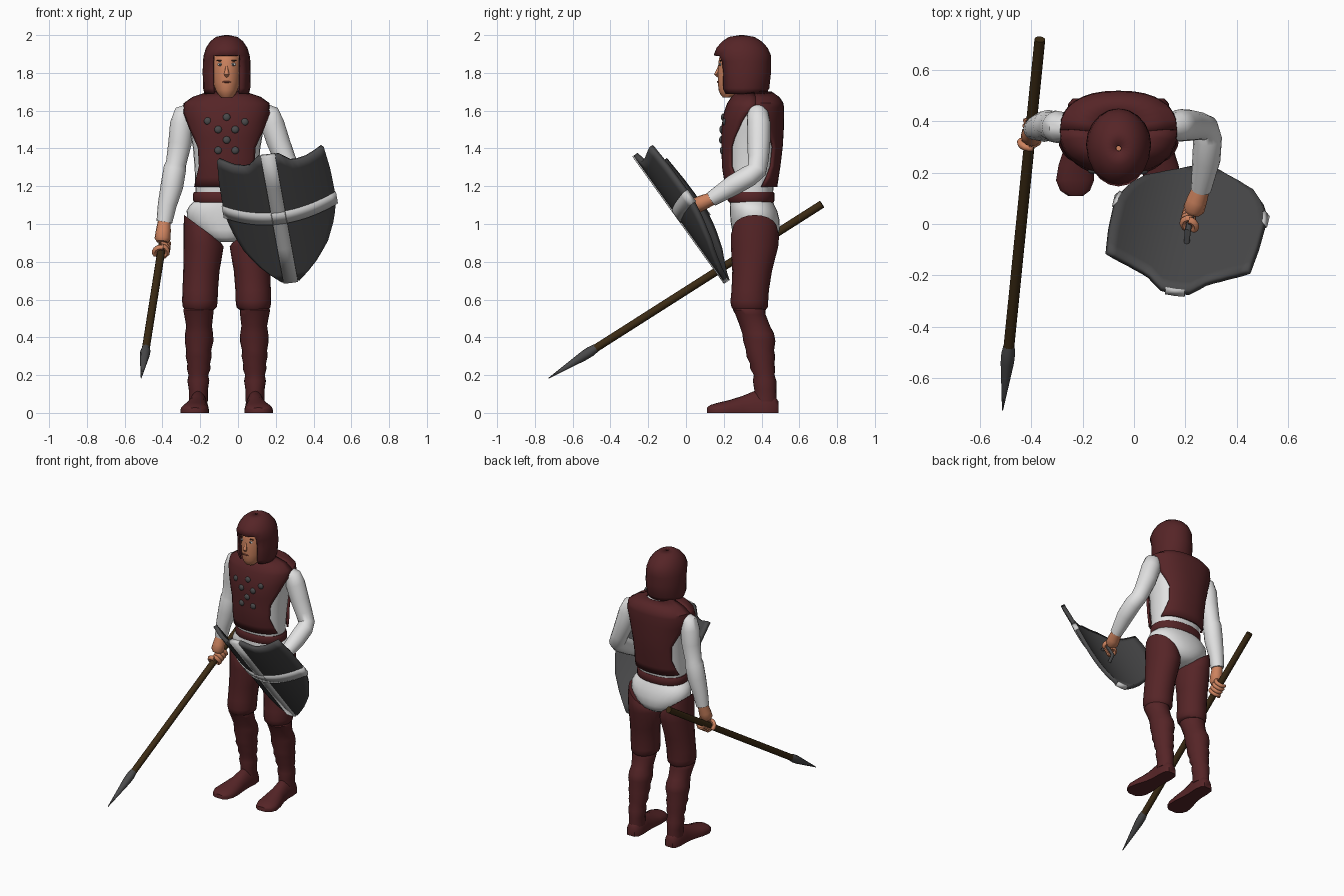
import bpy, bmesh, math
from mathutils import Vector as V

if "Cube" in bpy.data.objects:
    bpy.data.objects.remove(bpy.data.objects["Cube"])

CX = -0.06  # body centre line


def mat(name, r, g, b):
    m = bpy.data.materials.new(name)
    m.diffuse_color = (r, g, b, 1)
    m.use_nodes = True
    m.node_tree.nodes["Principled BSDF"].inputs["Base Color"].default_value = m.diffuse_color
    return m


LEATHER = mat("burgundy_leather", 0.092, 0.018, 0.02)
CLOTH = mat("white_cloth", 0.76, 0.76, 0.76)
SKIN = mat("skin", 0.62, 0.23, 0.115)
IRON = mat("dark_iron", 0.068, 0.068, 0.07)
CROSS = mat("light_grey", 0.62, 0.62, 0.62)
WOOD = mat("dark_wood", 0.045, 0.024, 0.007)
BROW = mat("brown", 0.06, 0.025, 0.015)
LIP = mat("lip", 0.3, 0.08, 0.05)


def make(name, bm, m, thick=0, angle=45):
    bmesh.ops.recalc_face_normals(bm, faces=bm.faces)
    me = bpy.data.meshes.new(name)
    bm.to_mesh(me)
    bm.free()
    me.materials.append(m)
    ob = bpy.data.objects.new(name, me)
    bpy.context.collection.objects.link(ob)
    bpy.ops.object.select_all(action='DESELECT')
    ob.select_set(True)
    bpy.context.view_layer.objects.active = ob
    bpy.ops.object.shade_smooth_by_angle(angle=math.radians(angle))
    if thick:
        mod = ob.modifiers.new("thickness", 'SOLIDIFY')
        mod.thickness, mod.offset = thick, 0
    return ob


def surface(name, rows, m, closed=True, cap=True, thick=0, angle=45, skip=None):
    """Skin rows of points; closed rows become a loft, open rows a sheet."""
    bm = bmesh.new()
    vs = [[bm.verts.new(p) for p in row] for row in rows]
    n = len(rows[0])
    for i in range(len(rows) - 1):
        for j in range(n if closed else n - 1):
            if skip and skip(i, j):
                continue
            k = (j + 1) % n
            bm.faces.new((vs[i][j], vs[i][k], vs[i + 1][k], vs[i + 1][j]))
    if closed and cap:
        bm.faces.new(vs[0])
        bm.faces.new(vs[-1])
    return make(name, bm, m, thick, angle)


def spow(a, e):
    return math.copysign(abs(a) ** e, a)


def ring(cx, cy, z, rx, ry, n=20, e=1.0, tilt=0):
    out = []
    for k in range(n):
        a = 2 * math.pi * k / n
        x = rx * spow(math.sin(a), e)
        out.append(V((cx + x, cy - ry * spow(math.cos(a), e), z + tilt * x)))
    return out


def tube(name, pts, m, n=12, ref=(1, 0, 0)):
    """Round tube through (x, y, z, radius) points."""
    rows = []
    for i, p in enumerate(pts):
        t = V(pts[min(i + 1, len(pts) - 1)][:3]) - V(pts[max(i - 1, 0)][:3])
        a = t.cross(V(ref)).normalized()
        b = t.cross(a).normalized()
        rows.append([V(p[:3]) + p[3] * (a * math.cos(2 * math.pi * k / n) + b * math.sin(2 * math.pi * k / n))
                     for k in range(n)])
    return surface(name, rows, m)


def ball(name, loc, scale, m):
    bm = bmesh.new()
    bmesh.ops.create_uvsphere(bm, u_segments=12, v_segments=8, radius=1)
    for v in bm.verts:
        v.co = V(a * b for a, b in zip(v.co, scale)) + V(loc)
    return make(name, bm, m)


def interp(table, z):
    for a, b in zip(table, table[1:]):
        if z <= b[0]:
            f = max(0, (z - a[0]) / (b[0] - a[0]))
            return [p + (q - p) * f for p, q in zip(a[1:], b[1:])]
    return list(table[-1][1:])


# Torso: z, half width, centre y, half depth
TORSO = [(1.12, .165, .345, .112), (1.19, .165, .345, .118), (1.3, .17, .345, .135), (1.4, .178, .35, .142),
         (1.5, .195, .352, .146), (1.58, .212, .36, .14), (1.63, .208, .367, .13), (1.66, .165, .368, .11),
         (1.69, .075, .36, .075)]
surface("shirt", [ring(CX, cy, z, rx, ry, 28, .85) for z, rx, cy, ry in TORSO], CLOTH)

# Vest: front and back panels that follow the torso and meet on the shoulders
EDGE = [(1.19, .94), (1.3, .78), (1.4, .78), (1.5, .93), (1.6, 1.0), (1.7, 1.0)]


def torso_point(z, a, off):
    rx, cy, ry = interp(TORSO, z)
    return V((CX + (rx + off) * spow(math.sin(a), .85), cy - (ry + off) * spow(math.cos(a), .85), z + off * .5))


for name, turn in (("vest_front", 0), ("vest_back", math.pi)):
    rows = []
    for z in (1.19, 1.24, 1.3, 1.35, 1.4, 1.45, 1.5, 1.54, 1.58, 1.61, 1.63, 1.66, 1.69):
        w = math.asin(interp(EDGE, z)[0] ** (1 / .85))
        rows.append([torso_point(z, turn + w * k / 7, .013) for k in range(-7, 8)])
    surface(name, rows, LEATHER, closed=False, thick=.014)

# Studs on the chest
for dx, z in ((-.1, 1.545), (0, 1.565), (.095, 1.54), (-.045, 1.5), (.045, 1.5), (0, 1.445), (-.045, 1.39), (.045, 1.39)):
    rx, cy, ry = interp(TORSO, z)
    y = cy - (ry + .02) * (1 - (abs(dx) / rx) ** 2.35) ** .425
    ball("stud", (CX + dx, y, z), (.02, .012, .02), IRON)

# Belt and hips
surface("belt", [ring(CX, .345, z, .172 + d, .118 + d, 28, .9) for z, d in ((1.115, 0), (1.125, .006), (1.16, .006), (1.17, 0))],
        LEATHER)
HIPS = [(.905, .05, .365, .08), (.93, .12, .365, .115), (.97, .17, .37, .127), (1.02, .208, .365, .13),
        (1.07, .212, .358, .125), (1.1, .195, .35, .118), (1.13, .16, .345, .11)]
surface("hips", [ring(CX, cy, z, rx, ry, 28, .9) for z, rx, cy, ry in HIPS], CLOTH)

# Legs: z, offset from centre line, half width, centre y, half depth, outward tilt
THIGH = [(.975, .128, .097, .365, .118, .75), (.94, .125, .103, .365, .128, .5), (.88, .122, .106, .363, .125, 0),
         (.75, .134, .096, .35, .105, 0), (.65, .14, .094, .34, .099, 0), (.59, .142, .094, .335, .1, 0),
         (.56, .142, .09, .337, .096, 0), (.545, .144, .076, .337, .085, 0)]
CALF = [(.58, .15, .06, .337, .07), (.545, .15, .08, .335, .086), (.52, .148, .077, .342, .08), (.46, .146, .068, .365, .08),
        (.42, .146, .074, .382, .084), (.38, .146, .076, .388, .085), (.33, .148, .066, .392, .074),
        (.3, .148, .069, .396, .076), (.26, .148, .06, .404, .064), (.235, .148, .063, .406, .066),
        (.2, .15, .052, .414, .055), (.17, .15, .058, .416, .062), (.12, .15, .05, .42, .058), (.06, .15, .05, .42, .06)]
# Foot: y, offset from centre line, half width, height
FOOT = [(.49, .15, .028, .06), (.47, .15, .046, .09), (.42, .15, .052, .115), (.36, .152, .05, .115), (.3, .156, .055, .09),
        (.23, .164, .07, .068), (.17, .17, .074, .054), (.13, .17, .058, .042), (.11, .168, .03, .028)]
for side, s in (("right", -1), ("left", 1)):
    surface(side + "_trouser", [ring(CX + s * d, cy, z, rx, ry, 20, 1, s * t) for z, d, rx, cy, ry, t in THIGH], LEATHER)
    surface(side + "_boot_shaft", [ring(CX + s * d, cy, z, rx, ry) for z, d, rx, cy, ry in CALF], LEATHER)
    rows = []
    for y, d, w, h in FOOT:
        arc = [math.pi * k / 10 for k in range(11)]
        rows.append([V((CX + s * d + w * math.cos(a), y, .018 + (h - .018) * math.sin(a))) for a in arc]
                    + [V((CX + s * d - w, y, 0)), V((CX + s * d + w, y, 0))])
    surface(side + "_boot_foot", rows, LEATHER)

# Head, neck and hood
HEAD = [(1.67, .03, .225, .03), (1.685, .045, .235, .052), (1.71, .06, .25, .078), (1.75, .072, .272, .103),
        (1.8, .08, .28, .112), (1.86, .083, .287, .115), (1.9, .08, .29, .11), (1.94, .06, .29, .08)]
surface("head", [ring(CX, cy, z, rx, ry) for z, rx, cy, ry in HEAD], SKIN)
surface("neck", [ring(CX, .32 + d, z, .056, .06) for z, d in ((1.62, .02), (1.68, .01), (1.77, 0))], SKIN)
HOOD = [(1.69, .112, .305, .112), (1.72, .119, .305, .13), (1.8, .121, .31, .134), (1.86, .12, .305, .138),
        (1.892, .116, .298, .146), (1.93, .104, .297, .13), (1.963, .082, .296, .1), (1.985, .055, .295, .065),
        (1.994, .01, .295, .01)]
surface("hood", [ring(CX, cy, z, rx, ry) for z, rx, cy, ry in HOOD], LEATHER, cap=False, thick=.012,
        skip=lambda i, j: i < 4 and j in (0, 1, 18, 19))


def face_y(dx, z):
    rx, cy, ry = interp(HEAD, z)
    return cy - ry * math.sqrt(1 - (dx / rx) ** 2)


for dx in (-.034, .034):
    y = face_y(dx, 1.845)
    ball("eye", (CX + dx, y, 1.845), (.015, .005, .008), CROSS)
    ball("iris", (CX + dx, y - .004, 1.845), (.006, .003, .006), IRON)
    ball("eyebrow", (CX + dx, face_y(dx, 1.865), 1.865), (.02, .005, .004), BROW)
ball("mouth", (CX, face_y(0, 1.752), 1.752), (.024, .006, .005), LIP)
tube("nose", [(CX, .178, 1.845, .004), (CX, .17, 1.815, .009), (CX, .163, 1.793, .014), (CX, .172, 1.782, .009)], SKIN, 8)

# Sleeves
tube("right_sleeve", [(-.24, .372, 1.605, .04), (-.285, .375, 1.58, .057), (-.297, .378, 1.53, .063), (-.307, .38, 1.43, .062),
                      (-.328, .385, 1.32, .054), (-.334, .385, 1.295, .06), (-.35, .38, 1.2, .06),
                      (-.375, .375, 1.1, .05), (-.39, .37, 1.01, .042)], CLOTH, 16)
tube("left_sleeve", [(.12, .375, 1.605, .04), (.165, .38, 1.58, .057), (.182, .385, 1.53, .063), (.215, .385, 1.43, .061),
                     (.25, .383, 1.345, .055), (.277, .375, 1.285, .053), (.287, .335, 1.255, .056),
                     (.282, .25, 1.205, .055), (.262, .135, 1.132, .04)], CLOTH, 16)

# Spear
TAIL, TIP = V((-.367, .72, 1.105)), V((-.513, -.73, .182))


def on_spear(f, r):
    return (*TAIL.lerp(TIP, f), r)


tube("spear_shaft", [on_spear(0, .021), on_spear(.86, .021)], WOOD, 12)
tube("spear_head", [on_spear(.825, .022), on_spear(.845, .027), on_spear(.87, .026), on_spear(.998, .002)], IRON, 8)

# Shield: curved sheet in its own tilted frame
ORIGIN = V((.16, -.262, 1.36))
U, W = V((.98, -.134, .125)).normalized(), V((-.146, -.578, .803)).normalized()
N = U.cross(W).normalized()


def on_shield(s, t, off=0):
    return ORIGIN + U * s + W * t + N * (off - 1.33 * s * s)


TOP = [(0, 0), (.055, 0), (.12, -.065), (.2, -.07), (.3, -.05)]
WIDTH = [(0, .28), (.2, .292), (.45, .295), (.6, .27), (.75, .22), (.87, .15), (.95, .09), (1, .045)]
rows = []
for k in range(17):
    r = k / 16
    ss = [interp(WIDTH, r)[0] * c / 10 for c in range(-10, 11)]
    rows.append([on_shield(s, interp(TOP, abs(s))[0] * (1 - r) - .82 * r) for s in ss])
surface("shield", rows, IRON, closed=False, thick=.026, angle=30)
surface("shield_cross_upright", [[on_shield(s, t, .004) for s in (-.038, 0, .038)] for t in (.004, -.2, -.4, -.6, -.823)],
        CROSS, closed=False, thick=.032, angle=30)
surface("shield_cross_bar", [[on_shield(.298 * c / 10, t, .004) for c in range(-10, 11)] for t in (-.36, -.435)],
        CROSS, closed=False, thick=.032, angle=30)
GRIP = on_shield(0, -.4, -.065)
tube("shield_handle", [(*on_shield(0, -.31, -.005), .011), (*on_shield(0, -.32, -.06), .012),
                       (*on_shield(0, -.48, -.06), .012), (*on_shield(0, -.49, -.005), .011)], IRON, 8)


# Hands closed around a bar
def hand(side, centre, axis, wrist, curl, r):
    axis = axis.normalized()
    p = wrist - centre
    p = (p - axis * p.dot(axis)).normalized()
    q = axis.cross(p) * curl
    mid = centre + p * (r + .016)
    tube(side + "_palm", [(*wrist, .034), (*wrist.lerp(mid, .5), .04), (*wrist.lerp(mid, .85), .042), (*mid, .03)], SKIN, 12, axis)

    def digit(name, off, a0, a1, rad):
        pts = []
        for k in range(7):
            a = a0 + (a1 - a0) * k / 6
            c = centre + axis * off + (p * math.cos(a) + q * math.sin(a)) * (r + .014)
            pts.append((*c, rad * (.75 if k == 6 else 1)))
        tube(side + name, pts, SKIN, 8, axis)
    for k in range(4):
        digit("_finger", -.036 + .024 * k, -.2, 4.0, .0135)
    digit("_thumb", .05, .3, -2.2, .015)


hand("right", TAIL.lerp(TIP, .25), TIP - TAIL, V((-.39, .37, 1.015)), -1, .02)
hand("left", GRIP, W, V((.262, .14, 1.135)), 1, .012)
